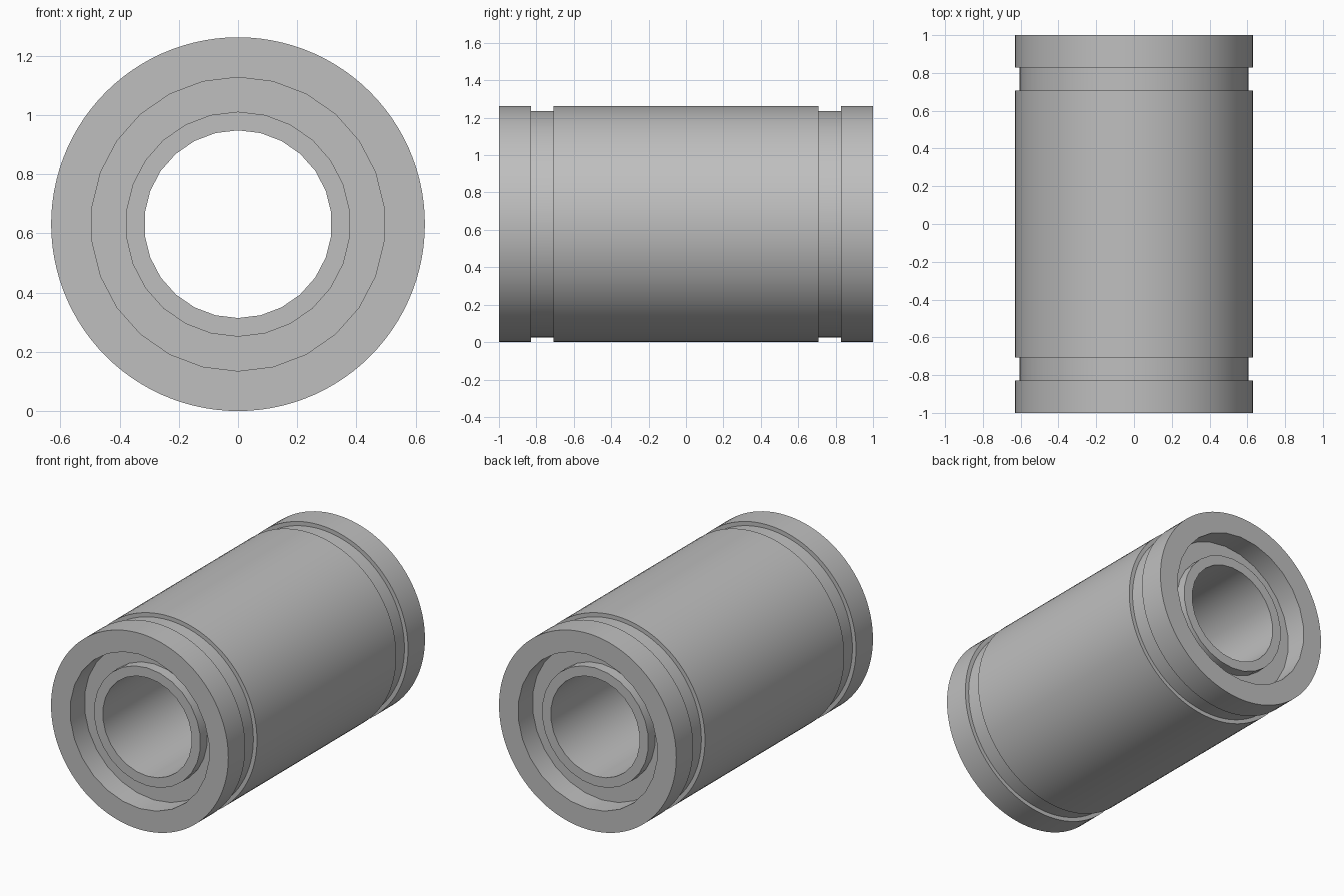
import bpy, bmesh, math
from mathutils import Vector

cube = bpy.data.objects.get("Cube")
if cube:
    bpy.data.objects.remove(cube)

OUTER, GROOVE, RECESS, CAGE, BORE = 0.631, 0.605, 0.496, 0.38, 0.317
FINE, COARSE = 104, 26

steel = bpy.data.materials.new("steel_grey")
steel.use_nodes = True
grey = (0.52, 0.52, 0.52, 1)
steel.diffuse_color = grey
steel.node_tree.nodes["Principled BSDF"].inputs["Base Color"].default_value = grey

# Half of the section, from the middle of the outside to the middle of the bore:
# radius, distance along the axis, number of sides
half = [
    (OUTER, 0.708, FINE), (GROOVE, 0.708, FINE), (GROOVE, 0.828, FINE),
    (OUTER, 0.828, FINE), (OUTER, 1.0, FINE),
    (RECESS, 1.0, COARSE), (RECESS, 0.855, COARSE),
    (CAGE, 0.855, COARSE), (CAGE, 0.923, COARSE), (BORE, 0.923, COARSE),
]
section = half + [(r, -y, n) for r, y, n in reversed(half)]

bm = bmesh.new()


def ring(radius, y, sides):
    """One circle of vertices around the axis, starting at the top."""
    turn = [2 * math.pi * i / sides for i in range(sides)]
    return [bm.verts.new(Vector((radius * math.sin(a), y, OUTER + radius * math.cos(a))))
            for a in turn]


def join(a, b):
    """Strip of faces between two rings; the finer one fans onto the coarser."""
    if len(a) < len(b):
        a, b = b, a
    step = len(a) // len(b)
    for j in range(len(b)):
        k = (j + 1) % len(b)
        if step == 1:
            bm.faces.new((a[j], a[k], b[k], b[j]))
        else:
            arc = [a[(j * step + i) % len(a)] for i in range(step + 1)]
            bm.faces.new(arc + [b[k], b[j]])


# Closed bearing body: grooved sleeve, end recesses, inner cage and bore
rings = [ring(*point) for point in section]
for i, loop in enumerate(rings):
    join(loop, rings[(i + 1) % len(rings)])
bmesh.ops.recalc_face_normals(bm, faces=bm.faces[:])

mesh = bpy.data.meshes.new("bearing_body")
bm.to_mesh(mesh)
bm.free()
mesh.materials.append(steel)
body = bpy.data.objects.new("bearing_body", mesh)
bpy.context.collection.objects.link(body)

# Smooth walls with sharp rims
bpy.ops.object.select_all(action='DESELECT')
body.select_set(True)
bpy.context.view_layer.objects.active = body
bpy.ops.object.shade_smooth_by_angle(angle=math.radians(35))
